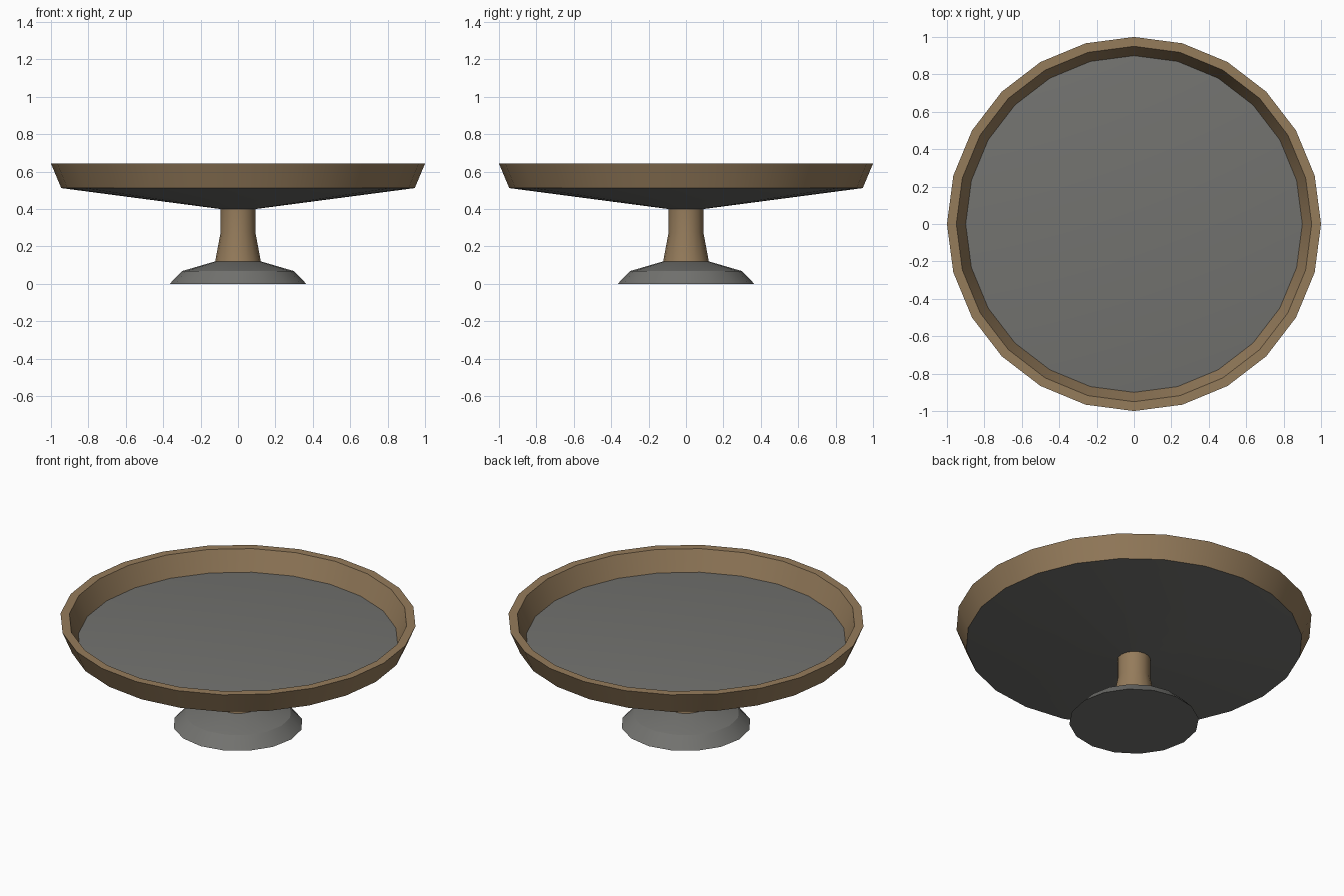
import bpy, bmesh, math

if "Cube" in bpy.data.objects:
    bpy.data.objects.remove(bpy.data.objects["Cube"])


def mat(name, c):
    m = bpy.data.materials.new(name)
    m.diffuse_color = (*c, 1)
    m.use_nodes = True
    m.node_tree.nodes["Principled BSDF"].inputs["Base Color"].default_value = m.diffuse_color
    return m


wood = mat("warm_wood", (0.30, 0.20, 0.105))
grey = mat("stone_grey", (0.17, 0.17, 0.16))


def lathe(name, profile, sides, material, closed=False, caps=True):
    """Revolve (radius, z) points around z."""
    bm = bmesh.new()
    rings = [[bm.verts.new((r * math.cos(2 * math.pi * i / sides),
                            r * math.sin(2 * math.pi * i / sides), z))
              for i in range(sides)] for r, z in profile]
    pairs = list(zip(rings, rings[1:]))
    if closed:
        pairs.append((rings[-1], rings[0]))
    for a, b in pairs:
        for i in range(sides):
            j = (i + 1) % sides
            bm.faces.new((a[i], a[j], b[j], b[i]))
    if caps and not closed:
        bm.faces.new(rings[0][::-1])
        bm.faces.new(rings[-1])
    bmesh.ops.recalc_face_normals(bm, faces=bm.faces[:])
    me = bpy.data.meshes.new(name)
    bm.to_mesh(me)
    bm.free()
    me.materials.append(material)
    ob = bpy.data.objects.new(name, me)
    bpy.context.collection.objects.link(ob)
    bpy.ops.object.select_all(action='DESELECT')
    ob.select_set(True)
    bpy.context.view_layer.objects.active = ob
    bpy.ops.object.shade_smooth_by_angle(angle=math.radians(30))
    return ob


# foot
lathe("foot", [(0.365, 0), (0.30, 0.068), (0.122, 0.12)], 16, grey)
# stem
lathe("stem", [(0.122, 0.12), (0.093, 0.275), (0.093, 0.40)], 16, wood, caps=False)
# tray dish: shallow cone below, flat floor on top
lathe("dish", [(0.093, 0.40), (0.945, 0.512), (0.90, 0.52)], 24, grey)
# raised rim, open at the bottom where it meets the dish
lathe("rim", [(0.945, 0.512), (1.0, 0.643), (0.95, 0.643), (0.90, 0.52)],
      24, wood, caps=False)
